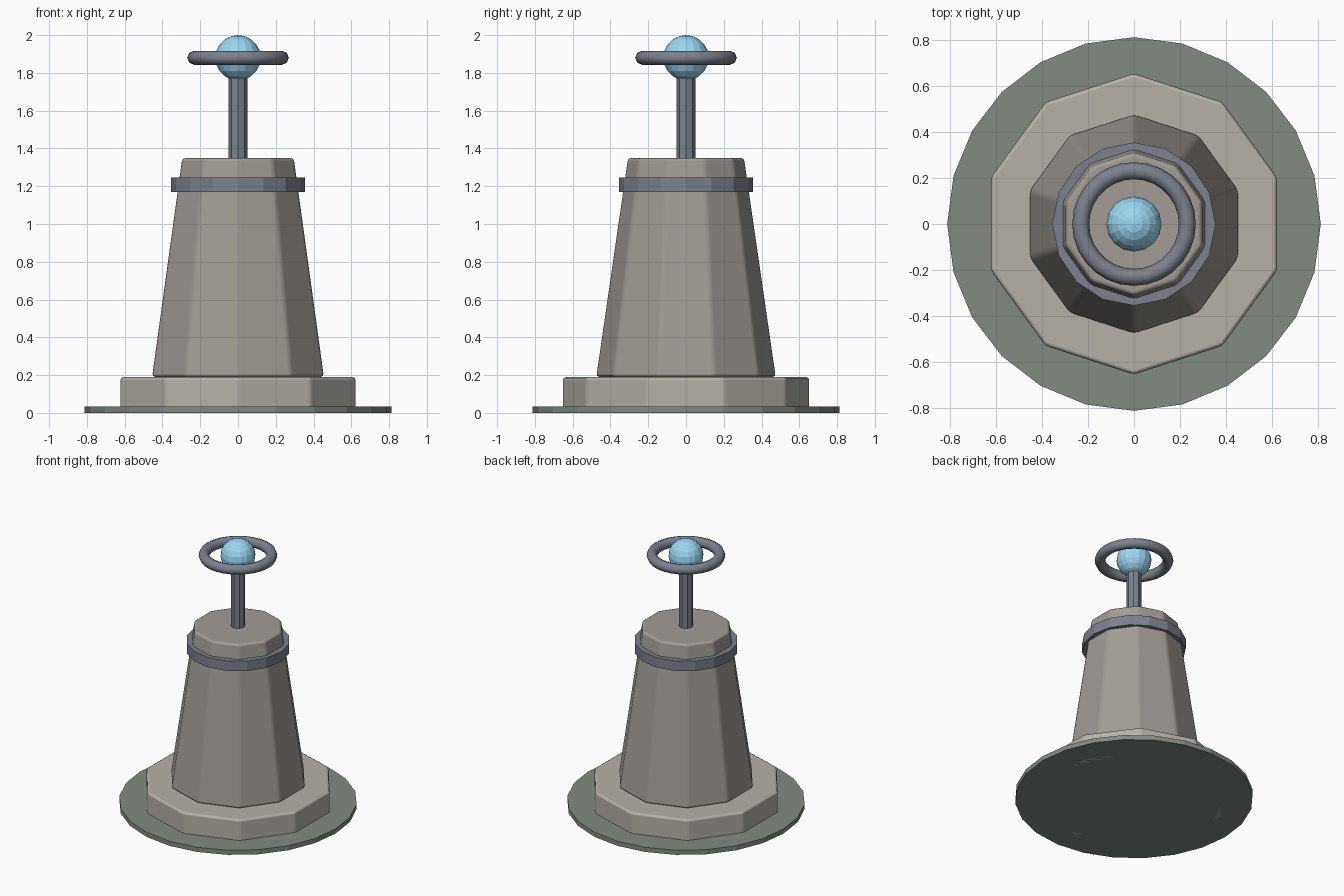
import bpy
from math import pi

if "Cube" in bpy.data.objects:
    bpy.data.objects.remove(bpy.data.objects["Cube"])


def material(name, rgb):
    m = bpy.data.materials.new(name)
    m.diffuse_color = (*rgb, 1)
    m.use_nodes = True
    m.node_tree.nodes["Principled BSDF"].inputs["Base Color"].default_value = m.diffuse_color
    return m


stone_light = material("light_stone", (0.47, 0.44, 0.39))
stone = material("stone", (0.36, 0.33, 0.30))
moss = material("ground_stone", (0.22, 0.26, 0.22))
metal = material("metal", (0.20, 0.22, 0.27))
glow = material("crystal", (0.32, 0.68, 0.88))


def finish(name, mat, bevel=0):
    o = bpy.context.object
    o.name = name
    o.data.materials.append(mat)
    if bevel:
        b = o.modifiers.new("soft_edges", 'BEVEL')
        b.width = bevel
        b.segments = 2
        b.limit_method = 'ANGLE'
        b.angle_limit = 0.52
        b.harden_normals = True
        bpy.ops.object.shade_smooth_by_angle(angle=pi / 6)
    return o


def prism(name, sides, r0, r1, z0, z1, mat, bevel=0):
    bpy.ops.mesh.primitive_cone_add(vertices=sides, radius1=r0, radius2=r1,
                                    depth=z1 - z0, location=(0, 0, (z0 + z1) / 2))
    return finish(name, mat, bevel)


# Stacked base and tapering pillar
prism("ground_disc", 24, 0.813, 0.813, 0, 0.035, moss)
prism("base_plinth", 10, 0.655, 0.655, 0, 0.19, stone_light, 0.018)
prism("pillar", 10, 0.478, 0.31, 0.19, 1.35, stone, 0.018)

# Metal collar and rod
prism("collar", 16, 0.355, 0.355, 1.17, 1.245, metal)
prism("rod", 8, 0.05, 0.05, 1.33, 1.80, metal)

# Crystal ball and the ring round it
bpy.ops.mesh.primitive_uv_sphere_add(segments=16, ring_count=10, radius=0.12,
                                     location=(0, 0, 1.88))
finish("ball", glow)
bpy.ops.mesh.primitive_torus_add(major_radius=0.232, minor_radius=0.037,
                                 major_segments=28, minor_segments=8,
                                 location=(0, 0, 1.88))
finish("halo_ring", metal)
bpy.ops.object.shade_smooth_by_angle(angle=pi / 3)
